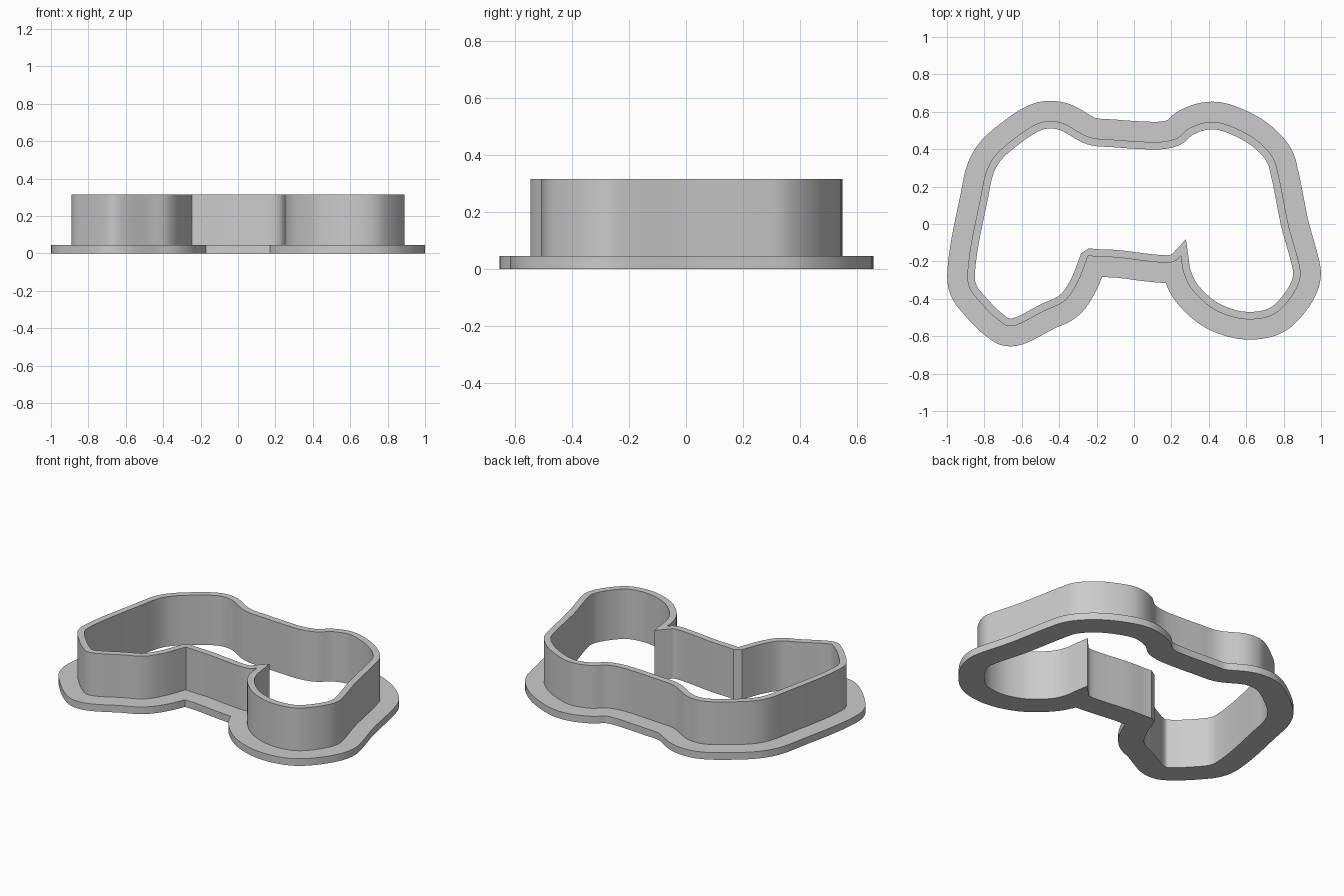
import bpy, bmesh
from mathutils import Vector

if "Cube" in bpy.data.objects:
    bpy.data.objects.remove(bpy.data.objects["Cube"])

BLADE, FLANGE = 0.04, 0.108      # blade thickness, flange width
TOP, LIP = 0.315, 0.045          # blade height, flange height

# Outside line of the blade: the large outline, then the short bridge
outline = [(-.245, -.17), (-.3, -.31), (-.37, -.41), (-.48, -.465),
           (-.645, -.545), (-.73, -.51), (-.83, -.41), (-.88, -.34),
           (-.89, -.26), (-.87, -.1), (-.825, .12), (-.79, .28),
           (-.73, .38), (-.61, .48), (-.52, .535), (-.45, .55),
           (-.37, .535), (-.24, .465), (-.1, .45), (.05, .44),
           (.15, .44), (.23, .46), (.3, .515), (.4, .545),
           (.5, .53), (.64, .46), (.74, .36), (.775, .25),
           (.805, .1), (.83, -.02), (.88, -.2), (.89, -.28),
           (.86, -.36), (.79, -.45), (.72, -.495), (.62, -.51),
           (.52, -.495), (.41, -.445), (.31, -.35), (.265, -.26), (.25, -.17)]
bridge = [(.25, -.17), (.225, -.195), (.18, -.207), (.08, -.2),
          (-.08, -.18), (-.19, -.175), (-.245, -.17)]


def spline(points, steps=8):
    """Smooth open curve through the points."""
    p = [Vector(q) for q in points]
    p = [2 * p[0] - p[1]] + p + [2 * p[-1] - p[-2]]
    out = []
    for a, b, c, d in zip(p, p[1:], p[2:], p[3:]):
        for k in range(steps):
            t = k / steps
            out.append(b + (c - a) * t / 2
                       + (2 * a - 5 * b + 4 * c - d) * t * t / 2
                       + (3 * b - a - 3 * c + d) * t ** 3 / 2)
    return out + [p[-2]]


def normals(line):
    """Unit normals pointing away from the enclosed area."""
    out = []
    for i in range(len(line)):
        d = line[min(i + 1, len(line) - 1)] - line[max(i - 1, 0)]
        out.append(Vector((-d.y, d.x)).normalized())
    return out


parts = [spline(outline), spline(bridge)]
mid = parts[0] + parts[1]
norm = normals(parts[0]) + normals(parts[1])
count = len(mid)


def offset(dist, spike=None):
    """Parallel loop; crossed-over points collapse into their corner."""
    loop = [p + n * dist for p, n in zip(mid, norm)]
    if spike is not None:
        a, b = norm[spike], norm[spike + 1]
        tip = mid[spike] + (a + b) * dist / (1 + a.dot(b))
        loop[spike] = loop[spike + 1] = tip
    good = [min((q - p).length for p in mid) > abs(dist) * 0.97 for q in loop]
    out = []
    for i in range(count):
        lo = hi = i
        while not good[lo % count]:
            lo -= 1
        while not good[hi % count]:
            hi += 1
        out.append((loop[lo % count] + loop[hi % count]) / 2)
    return out


inner = offset(-BLADE, spike=len(parts[0]) - 1)
rim = offset(FLANGE)

# Sweep the L-shaped section around the loops
bm = bmesh.new()
section = [(inner, 0), (inner, TOP), (mid, TOP), (mid, LIP),
           (rim, LIP), (rim, 0), (mid, 0)]
rings = [[bm.verts.new((p.x, p.y, z)) for p in loop] for loop, z in section]
for r, ring in enumerate(rings):
    after = rings[(r + 1) % len(rings)]
    for i in range(count):
        j = (i + 1) % count
        bm.faces.new((ring[i], ring[j], after[j], after[i]))
bmesh.ops.remove_doubles(bm, verts=bm.verts, dist=0.0002)
bmesh.ops.recalc_face_normals(bm, faces=bm.faces)
mesh = bpy.data.meshes.new("cutter_blade_and_flange")
bm.to_mesh(mesh)
bm.free()

# Plain grey material
grey = bpy.data.materials.new("light_grey")
grey.use_nodes = True
grey.diffuse_color = (0.6, 0.6, 0.6, 1)
grey.node_tree.nodes["Principled BSDF"].inputs["Base Color"].default_value = (0.6, 0.6, 0.6, 1)
mesh.materials.append(grey)

cutter = bpy.data.objects.new("cutter_blade_and_flange", mesh)
bpy.context.collection.objects.link(cutter)
bpy.ops.object.select_all(action="DESELECT")
cutter.select_set(True)
bpy.context.view_layer.objects.active = cutter
bpy.ops.object.shade_smooth_by_angle()
